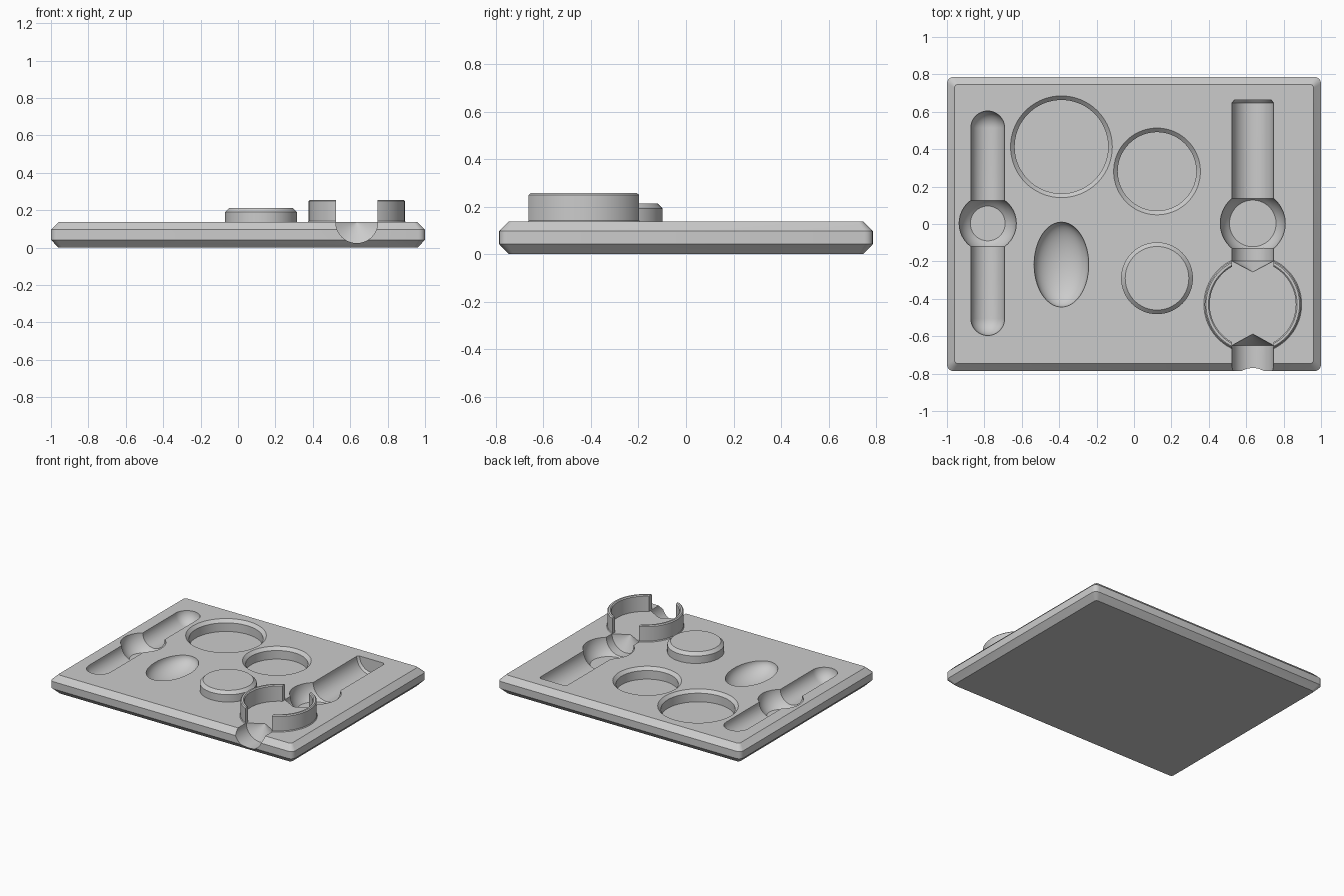
import bpy, bmesh, math
from mathutils import Matrix

if "Cube" in bpy.data.objects:
    bpy.data.objects.remove(bpy.data.objects["Cube"])

TOP = 0.136          # height of the plate's top face
EPS = 0.0002         # keeps cutter vertices off the top plane


def finish(bm, name):
    bmesh.ops.recalc_face_normals(bm, faces=bm.faces)
    me = bpy.data.meshes.new(name)
    bm.to_mesh(me)
    bm.free()
    ob = bpy.data.objects.new(name, me)
    bpy.context.collection.objects.link(ob)
    return ob


def lathe(name, profile, loc, along_y=False, closed=False, seg=72):
    """Revolve (radius, height) points around z, or around y."""
    bm = bmesh.new()
    vs = [bm.verts.new((r, 0, h)) for r, h in profile]
    pairs = list(zip(vs, vs[1:])) + ([(vs[-1], vs[0])] if closed else [])
    edges = [bm.edges.new(p) for p in pairs]
    bmesh.ops.spin(bm, geom=vs + edges, axis=(0, 0, 1), cent=(0, 0, 0),
                   angle=math.tau, steps=seg)
    bmesh.ops.remove_doubles(bm, verts=bm.verts, dist=1e-5)
    if along_y:
        bm.transform(Matrix.Rotation(-math.pi / 2, 4, 'X'))
    bm.transform(Matrix.Translation(loc))
    return finish(bm, name)


def cut(target, cutter):
    cutter.hide_render = True
    mod = target.modifiers.new("cut", 'BOOLEAN')
    mod.operation, mod.solver, mod.object = 'DIFFERENCE', 'EXACT', cutter
    bpy.context.view_layer.objects.active = target
    bpy.ops.object.modifier_apply(modifier=mod.name)
    bpy.data.objects.remove(cutter)


def smooth(ob):
    bpy.ops.object.select_all(action='DESELECT')
    ob.select_set(True)
    bpy.context.view_layer.objects.active = ob
    bpy.ops.object.shade_smooth_by_angle(angle=math.radians(25))


def plate_ring(bm, inset, z, rad):
    x, y = 1 - inset - rad, 0.787 - inset - rad
    out = []
    for i, (sx, sy) in enumerate([(1, 1), (-1, 1), (-1, -1), (1, -1)]):
        for k in range(5):
            a = (i + k / 4) * math.pi / 2
            out.append(bm.verts.new((sx * x + rad * math.cos(a),
                                     sy * y + rad * math.sin(a), z)))
    return out


# Plate: rounded rectangle, chamfered at top and bottom
bm = bmesh.new()
rings = [plate_ring(bm, *p) for p in
         [(0.04, 0, 0.02), (0, 0.042, 0.035), (0, 0.096, 0.035), (0.04, TOP, 0.02)]]
n = len(rings[0])
for a, b in zip(rings, rings[1:]):
    for i in range(n):
        bm.faces.new((a[i], a[(i + 1) % n], b[(i + 1) % n], b[i]))
bm.faces.new(rings[0])
bm.faces.new(rings[-1])
plate = finish(bm, "plate")

Z = TOP + EPS

# Left groove: round-ended trough
R, half = 0.0905, 0.6
arc = [(R * math.sin(i * math.pi / 24), R * math.cos(i * math.pi / 24)) for i in range(13)]
capsule = [(r, h + half - R) for r, h in arc] + [(r, -h - half + R) for r, h in reversed(arc)]
cut(plate, lathe("left_groove_cutter", capsule, (-0.782, 0.004, Z), True))

# Right groove: flat chamfered back end, cone point under the ring, then open front end
gr, gx = 0.112, 0.635
cut(plate, lathe("back_groove_cutter", [(0, 0.663), (gr - 0.014, 0.663), (gr, 0.648),
                 (gr, -0.197), (0, -0.256)], (gx, 0, Z), True))
cut(plate, lathe("front_groove_cutter", [(0, -0.588), (gr, -0.65), (gr, -0.9),
                 (0, -0.9)], (gx, 0, Z), True))

# Finger hollows: flat-bottomed spheres
for x, rad in ((-0.782, 0.153), (gx, 0.174)):
    depth = 0.1215
    a0 = -math.asin(depth / rad)
    prof = [(0, -depth)]
    for i in range(21):
        a = a0 + (math.pi / 2 - a0) * i / 20
        prof.append((rad * math.cos(a) if i < 20 else 0, rad * math.sin(a)))
    cut(plate, lathe("hollow_cutter", prof, (x, 0.003, Z)))

# Round pockets with chamfered rims
for x, y, r in ((-0.388, 0.413, 0.25), (0.123, 0.281, 0.21)):
    cut(plate, lathe("pocket_cutter", [(0, 0.05), (r, 0.05), (r, TOP - 0.022),
                     (r + 0.042, TOP + 0.02), (0, TOP + 0.02)], (x, y, 0)))

# Oval dimple
bm = bmesh.new()
bmesh.ops.create_uvsphere(bm, u_segments=64, v_segments=32, radius=1)
bm.transform(Matrix.Translation((-0.388, -0.217, Z)) @ Matrix.Diagonal((0.146, 0.227, 0.1, 1)))
cut(plate, finish(bm, "dimple_cutter"))
smooth(plate)

# Raised button
button = lathe("button", [(0, TOP - 0.01), (0.192, TOP - 0.01), (0.192, 0.191),
                          (0.17, 0.213), (0, 0.213)], (0.123, -0.29, 0))
smooth(button)

# Upright ring, slotted front and back in line with the groove
collar = lathe("slotted_ring", [(0.23, TOP - 0.001), (0.262, TOP - 0.001), (0.257, TOP + 0.006),
                                (0.257, 0.249), (0.25, 0.256), (0.237, 0.256), (0.23, 0.249)],
               (gx, -0.43, 0), closed=True, seg=96)
bm = bmesh.new()
bmesh.ops.create_cube(bm, size=1)
bm.transform(Matrix.Translation((gx, -0.43, 0.2)) @ Matrix.Diagonal((0.22, 0.8, 0.4, 1)))
cut(collar, finish(bm, "slot_cutter"))
smooth(collar)
